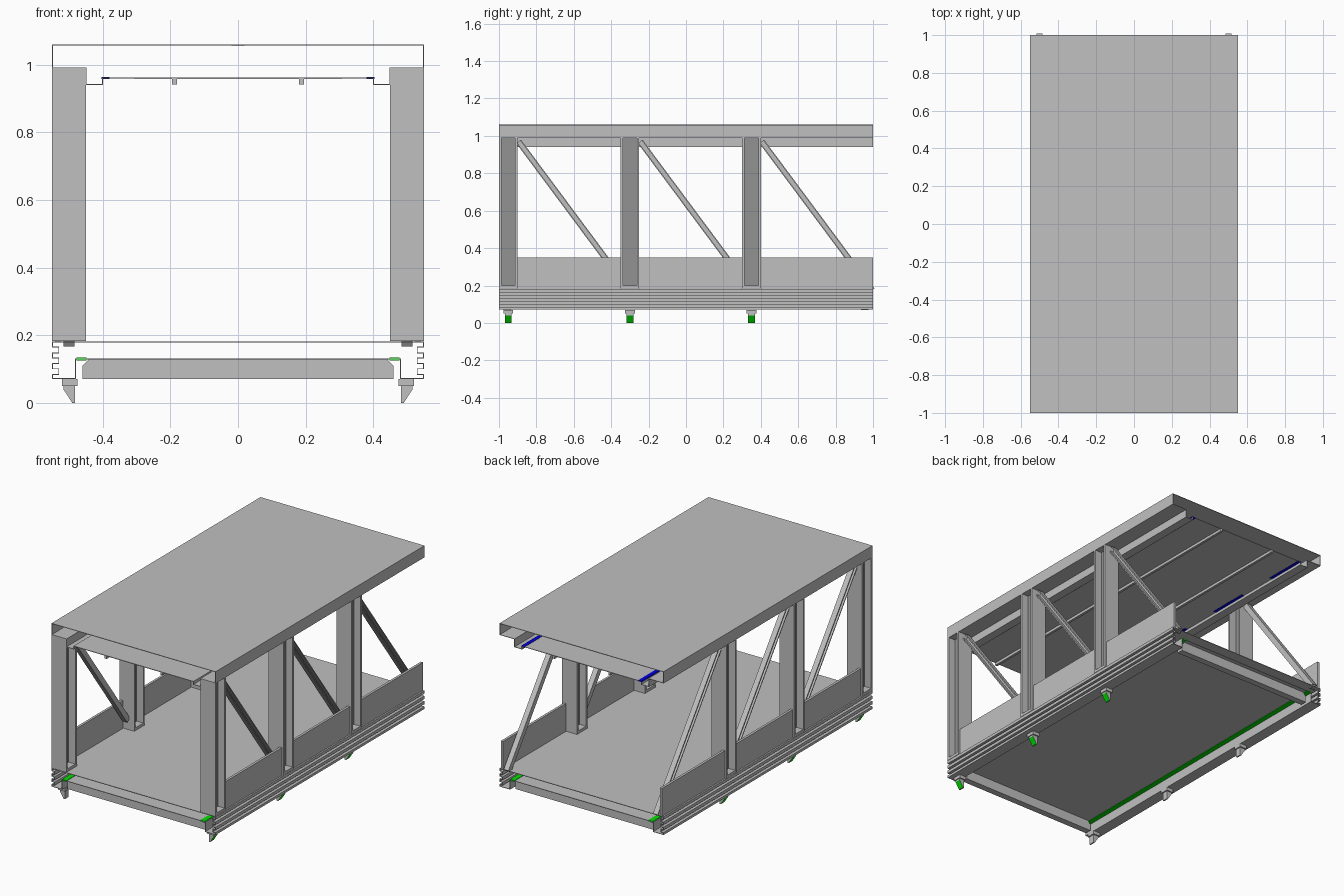
import bpy, bmesh, math
from mathutils import Matrix, Vector

cube = bpy.data.objects.get("Cube")
if cube:
    bpy.data.objects.remove(cube, do_unlink=True)


def material(name, rgb):
    m = bpy.data.materials.new(name)
    m.use_nodes = True
    m.diffuse_color = (*rgb, 1)
    m.node_tree.nodes["Principled BSDF"].inputs["Base Color"].default_value = (*rgb, 1)
    return m


GREY = material("light grey steel", (0.53, 0.53, 0.53))
DARK = material("dark grey steel", (0.29, 0.29, 0.29))
GREEN = material("green", (0, 0.75, 0))
BLUE = material("blue", (0, 0, 0.75))


def finish(name, bm, mats, mirror=True):
    """Turn a bmesh into an object, mirrored across x when asked."""
    mesh = bpy.data.meshes.new(name)
    bm.to_mesh(mesh)
    bm.free()
    for m in mats:
        mesh.materials.append(m)
    ob = bpy.data.objects.new(name, mesh)
    bpy.context.collection.objects.link(ob)
    if mirror:
        ob.modifiers.new("mirror", 'MIRROR').use_axis[0] = True
    return ob


def box(bm, x, y, z, mat=0, matrix=None):
    """Add a box given as three (low, high) ranges."""
    ranges = (x, y, z)
    centre = Vector([(a + b) / 2 for a, b in ranges])
    size = [b - a for a, b in ranges]
    place = Matrix.Translation(centre) @ Matrix.Diagonal((*size, 1))
    verts = bmesh.ops.create_cube(bm, size=1, matrix=(matrix or Matrix()) @ place)["verts"]
    for f in {f for v in verts for f in v.link_faces}:
        f.material_index = mat


def prism(bm, points, y0, y1):
    """Extrude a closed x-z outline along y."""
    face = bm.faces.new([bm.verts.new((x, y0, z)) for x, z in points])
    ext = bmesh.ops.extrude_face_region(bm, geom=[face])["geom"]
    bmesh.ops.translate(bm, vec=(0, y1 - y0, 0),
                        verts=[g for g in ext if isinstance(g, bmesh.types.BMVert)])
    bmesh.ops.recalc_face_normals(bm, faces=bm.faces[:])


def folded_sheet(name, points):
    """Open sheet-metal section running the full length, both ends open."""
    bm = bmesh.new()
    rows = [[bm.verts.new((x, y, z)) for x, z in points] for y in (-1, 1)]
    for i in range(len(points) - 1):
        bm.faces.new((rows[0][i], rows[0][i + 1], rows[1][i + 1], rows[1][i]))
    bmesh.ops.recalc_face_normals(bm, faces=bm.faces[:])
    ob = finish(name, bm, [GREY])
    mod = ob.modifiers.new("sheet thickness", 'SOLIDIFY')
    mod.thickness, mod.offset = 0.004, 0
    return ob


# Roof: top sheet, fascia, soffit, drop channel and ceiling
folded_sheet("roof_shell", [(0, 1.058), (0.548, 1.058), (0.548, 0.99), (0.45, 0.99),
                            (0.45, 0.942), (0.40, 0.942), (0.40, 0.96), (0, 0.96)])
bm = bmesh.new()
box(bm, (0.18, 0.195), (-1, 1), (0.942, 0.96))
finish("ceiling_rib", bm, [GREY])

# Floor: deck, ribbed side rails and underside
section = [(0, 0.18), (0.548, 0.18)]
for i in range(3):
    low = 0.165 - 0.032 * i
    section += [(0.548, low), (0.53, low), (0.53, low - 0.017), (0.548, low - 0.017)]
section += [(0.548, 0.072), (0.48, 0.072), (0.48, 0.13), (0, 0.13)]
folded_sheet("floor_shell", section)

# Cross beams under both ends of the floor
half = [(0.46, 0.07), (0.46, 0.11), (0.44, 0.13)]
outline = half + [(-x, z) for x, z in reversed(half)]
for name, y in (("front_beam", -0.975), ("back_beam", 0.935)):
    bm = bmesh.new()
    prism(bm, outline, y, y + 0.04)
    finish(name, bm, [GREY], mirror=False)

# Coloured strips in the floor edge and ceiling
bm = bmesh.new()
box(bm, (0.448, 0.478), (-1, 1), (0.126, 0.134))
finish("floor_strip", bm, [GREEN])
bm = bmesh.new()
for i in range(4):
    y = -0.75 + 0.5 * i
    box(bm, (0.38, 0.403), (y, y + 0.25), (0.957, 0.963))
finish("ceiling_strips", bm, [BLUE])

POSTS = (-0.95, -0.3, 0.35)
BAY_ENDS = (-0.35, 0.3, 1.0)

for i, (y, end) in enumerate(zip(POSTS, BAY_ENDS), 1):
    # H-section post with base plate
    bm = bmesh.new()
    for side in (-1, 1):
        a, b = sorted((y + side * 0.05, y + side * 0.037))
        box(bm, (0.45, 0.55), (a, b), (0.183, 0.99))
    box(bm, (0.495, 0.505), (y - 0.038, y + 0.038), (0.19, 0.99), mat=1)
    box(bm, (0.45, 0.55), (y - 0.05, y + 0.05), (0.183, 0.2))
    finish(f"post_{i}", bm, [GREY, DARK])

    # Low side panel between posts
    bm = bmesh.new()
    box(bm, (0.525, 0.54), (y + 0.05, end), (0.18, 0.35))
    finish(f"side_panel_{i}", bm, [GREY])

    # Diagonal U-channel brace
    bm = bmesh.new()
    top = Vector((0.5, y + 0.055, 0.97))
    foot = Vector((0.5, y + 0.65, 0.17))
    length = (foot - top).length * min(1, (end - y - 0.06) / 0.595)
    turn = Matrix.Translation(top) @ (foot - top).to_track_quat('Z', 'X').to_matrix().to_4x4()
    # local x is across the brace in the wall plane or through it, so both are equal
    box(bm, (-0.016, 0.016), (-0.016, -0.010), (0, length), matrix=turn)
    for side in (-1, 1):
        a, b = sorted((side * 0.016, side * 0.010))
        box(bm, (a, b), (-0.016, 0.016), (0, length), matrix=turn)
    finish(f"brace_{i}", bm, [GREY])

    # Wedge foot with green sloping face
    bm = bmesh.new()
    prism(bm, [(0.482, 0.05), (0.482, 0), (0.49, 0), (0.516, 0.04), (0.516, 0.05)],
          y - 0.018, y + 0.018)
    for f in bm.faces:
        if f.normal.x > 0.3 and f.normal.z < -0.2:
            f.material_index = 1
    box(bm, (0.475, 0.521), (y - 0.026, y + 0.026), (0.05, 0.07))
    finish(f"foot_{i}", bm, [GREY, GREEN])
